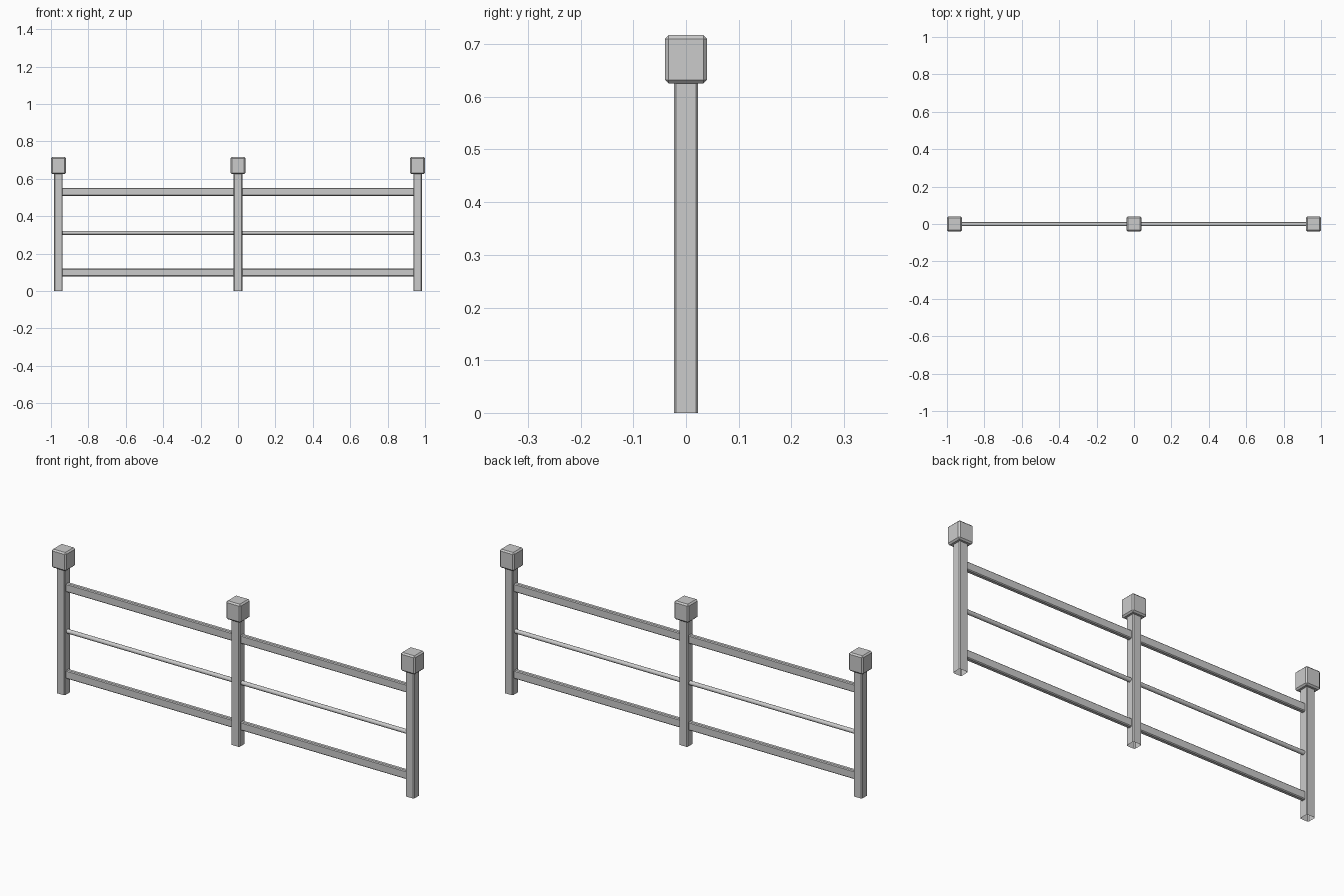
import bpy, bmesh
from mathutils import Matrix, Vector

if "Cube" in bpy.data.objects:
    bpy.data.objects.remove(bpy.data.objects["Cube"])


def finish(bm, name):
    mesh = bpy.data.meshes.new(name)
    bm.to_mesh(mesh)
    bm.free()
    ob = bpy.data.objects.new(name, mesh)
    bpy.context.collection.objects.link(ob)
    return ob


def box(name, centre, size, bevel, axis=None, open_dirs=()):
    """Chamfered box; axis limits chamfers to edges along it, open_dirs drops end faces."""
    bm = bmesh.new()
    bmesh.ops.create_cube(bm, size=1)
    bmesh.ops.scale(bm, vec=size, verts=bm.verts)
    edges = [e for e in bm.edges if axis is None or
             abs((e.verts[0].co - e.verts[1].co).normalized()[axis]) > 0.9]
    bmesh.ops.bevel(bm, geom=edges, offset=bevel, segments=1,
                    profile=0.5, affect='EDGES')
    bm.normal_update()
    ends = [f for f in bm.faces
            if any(f.normal.dot(Vector(d)) > 0.99 for d in open_dirs)]
    if ends:
        bmesh.ops.delete(bm, geom=ends, context='FACES_ONLY')
    bmesh.ops.translate(bm, vec=centre, verts=bm.verts)
    return finish(bm, name)


def rod(name, centre, length, radius):
    bm = bmesh.new()
    bmesh.ops.create_cone(bm, cap_ends=False, segments=12, radius1=radius,
                          radius2=radius, depth=length,
                          matrix=Matrix.Translation(centre) @ Matrix.Rotation(1.5707963, 4, 'Y'))
    for f in bm.faces:
        f.smooth = True
    return finish(bm, name)


SPACING = 0.96
POST = 0.046

# Posts with block caps
for side, i in (("left", -1), ("middle", 0), ("right", 1)):
    x = i * SPACING
    box(side + "_post", (x, 0, 0.315), (POST, POST, 0.63), 0.004, 2,
        [(0, 0, -1), (0, 0, 1)])
    box(side + "_post_cap", (x, 0, 0.671), (0.08, 0.08, 0.092), 0.007)

# Rails between the posts
length = SPACING - POST + 0.004
ends = [(1, 0, 0), (-1, 0, 0)]
for side, i in (("left", -1), ("right", 1)):
    x = i * SPACING / 2
    box(side + "_top_rail", (x, 0, 0.53), (length, 0.022, 0.042), 0.004, 0, ends)
    rod(side + "_middle_rod", (x, 0, 0.311), length, 0.0105)
    box(side + "_bottom_rail", (x, 0, 0.099), (length, 0.022, 0.042), 0.004, 0, ends)
